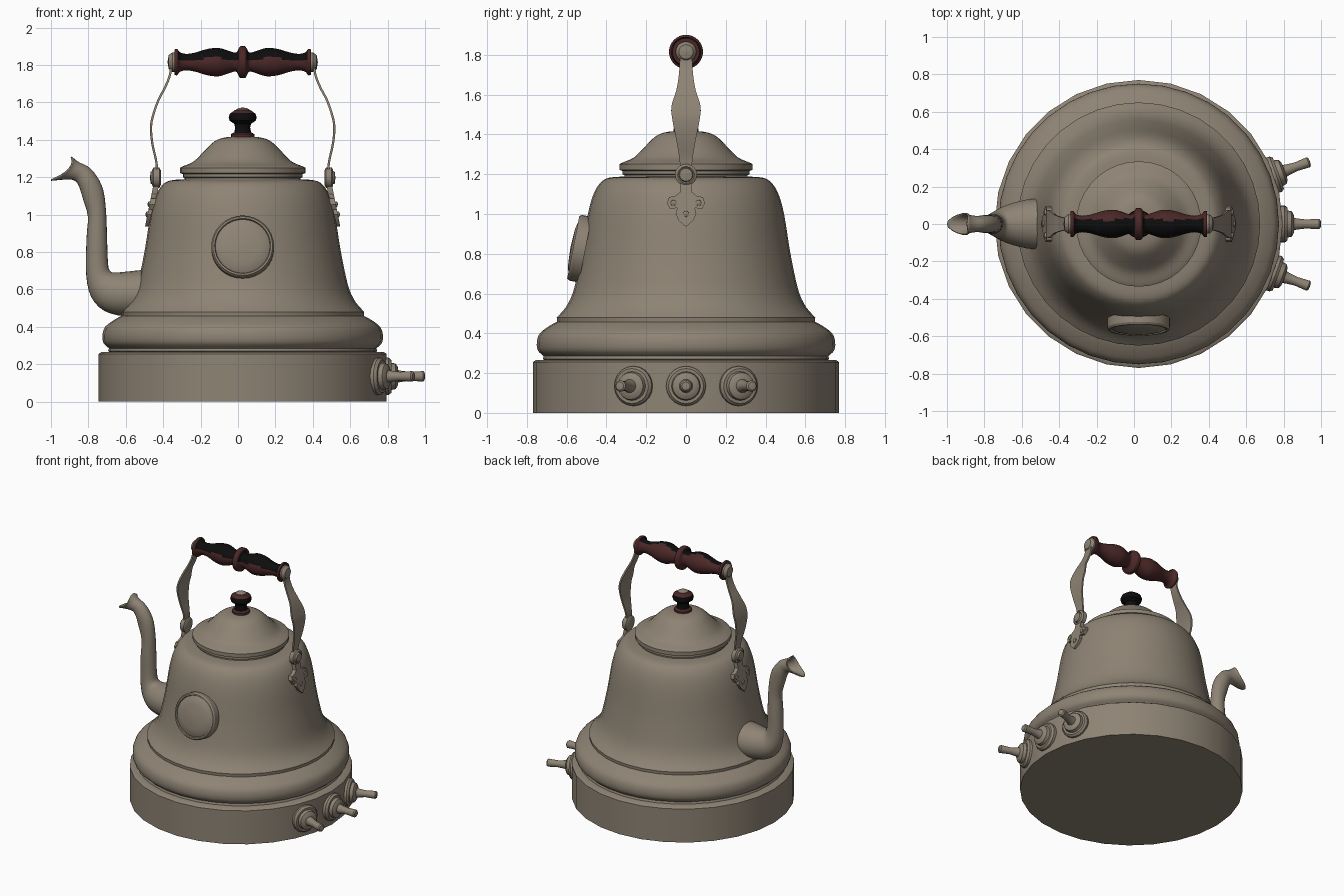
import bpy, bmesh, math
from mathutils import Matrix, Vector

if "Cube" in bpy.data.objects:
    bpy.data.objects.remove(bpy.data.objects["Cube"])

CENTRE = Matrix.Translation((0.025, 0, 0))   # axis of the kettle body
TO_X = Matrix.Rotation(math.pi / 2, 4, 'Y')  # turns the lathe axis towards +x


def material(name, colour):
    m = bpy.data.materials.new(name)
    m.diffuse_color = (*colour, 1)
    m.use_nodes = True
    m.node_tree.nodes["Principled BSDF"].inputs["Base Color"].default_value = m.diffuse_color
    return m


METAL = material("warm_grey_metal", (0.27, 0.228, 0.175))
MAROON = material("maroon_wood", (0.070, 0.020, 0.020))
BLACK = material("black_wood", (0.004, 0.004, 0.004))


def finish(name, bm, mats, matrix, angle=35):
    bmesh.ops.remove_doubles(bm, verts=bm.verts, dist=1e-5)
    bm.transform(CENTRE @ matrix)
    bmesh.ops.recalc_face_normals(bm, faces=bm.faces)
    me = bpy.data.meshes.new(name)
    bm.to_mesh(me)
    bm.free()
    for m in mats:
        me.materials.append(m)
    me.shade_smooth()
    me.set_sharp_from_angle(angle=math.radians(angle))
    ob = bpy.data.objects.new(name, me)
    bpy.context.collection.objects.link(ob)
    return ob


def loft(bm, rings, caps=True):
    rows = [[bm.verts.new(p) for p in ring] for ring in rings]
    n = len(rows[0])
    for a, b in zip(rows, rows[1:]):
        for i in range(n):
            j = (i + 1) % n
            bm.faces.new((a[i], a[j], b[j], b[i]))
    if caps:
        bm.faces.new(rows[0])
        bm.faces.new(rows[-1])


def smooth_path(pts, steps=4):
    """Catmull-Rom interpolation of tuples of any length."""
    out = []
    for i in range(len(pts) - 1):
        p0, p1 = pts[max(i - 1, 0)], pts[i]
        p2, p3 = pts[i + 1], pts[min(i + 2, len(pts) - 1)]
        for s in range(steps):
            t = s / steps
            out.append(tuple(
                0.5 * (2 * b + (c - a) * t + (2 * a - 5 * b + 4 * c - d) * t * t
                       + (3 * b - a - 3 * c + d) * t ** 3)
                for a, b, c, d in zip(p0, p1, p2, p3)))
    return out + [pts[-1]]


def lathe(name, profile, mats=(METAL,), segs=24, matrix=Matrix(), angle=35):
    """Turn (radius, height) points around local z."""
    bm = bmesh.new()
    rings = []
    for r, h in profile:
        r = max(r, 1e-4)
        rings.append([(r * math.cos(2 * math.pi * i / segs),
                       r * math.sin(2 * math.pi * i / segs), h) for i in range(segs)])
    loft(bm, rings)
    return finish(name, bm, mats, matrix, angle)


# Base drum
lathe("base", [(0.77, 0), (0.77, 0.255), (0.755, 0.265), (0.70, 0.267)], segs=28)

# Bell-shaped body with bulging foot and stepped band
foot = smooth_path([(0.725, 0.293), (0.745, 0.315), (0.75, 0.355), (0.735, 0.40),
                    (0.69, 0.435), (0.655, 0.455)], 3)
bell = smooth_path([(0.65, 0.48), (0.605, 0.53), (0.57, 0.60), (0.545, 0.70), (0.52, 0.83),
                    (0.493, 1.0), (0.465, 1.10), (0.432, 1.155), (0.40, 1.178), (0.36, 1.186)], 3)
lathe("body", [(0.70, 0.26), (0.72, 0.27), (0.715, 0.285)] + foot + [(0.648, 0.458)] + bell
      + [(0.31, 1.188), (0.31, 1.20)], segs=36)

# Lid with rim and domed top
dome = smooth_path([(0.31, 1.262), (0.26, 1.285), (0.205, 1.34), (0.15, 1.392),
                    (0.09, 1.413), (0.0, 1.418)], 3)
lathe("lid", [(0.30, 1.19), (0.32, 1.20), (0.32, 1.216), (0.335, 1.222), (0.335, 1.25),
              (0.325, 1.256)] + dome, segs=36)

# Lid knob: maroon foot, black neck and underside, maroon crown, metal cap
knob = lathe("lid_knob", [(0.062, 1.412), (0.062, 1.43), (0.045, 1.44), (0.04, 1.465),
                          (0.045, 1.485), (0.07, 1.502), (0.075, 1.52), (0.068, 1.54),
                          (0.042, 1.558)], (MAROON, BLACK), 20)
for p in knob.data.polygons:
    if 1.432 < p.center.z < 1.53 and p.normal.z < 0.6:
        p.material_index = 1
lathe("knob_cap", [(0.036, 1.55), (0.036, 1.562), (0.02, 1.57), (0, 1.572)], segs=16)

# Round medallion on the front, leaning with the wall
lathe("medallion", [(0.168, -0.05), (0.168, 0.0), (0.16, 0.012), (0.150, 0.012), (0.146, 0.003),
                    (0.13, 0.012), (0.09, 0.021), (0, 0.026)], segs=32, angle=30,
      matrix=Matrix.Translation((0, -0.555, 0.83)) @ Matrix.Rotation(math.radians(79), 4, 'X'))

# Spout: each section is (top x, top z, bottom x, bottom z, half width in y)
SECTIONS = [(-0.45, 0.71, -0.45, 0.45, 0.14), (-0.55, 0.70, -0.60, 0.455, 0.13),
            (-0.655, 0.69, -0.715, 0.485, 0.10), (-0.685, 0.70, -0.785, 0.56, 0.07),
            (-0.695, 0.74, -0.812, 0.68, 0.056), (-0.70, 0.87, -0.81, 0.87, 0.053),
            (-0.705, 1.01, -0.803, 0.99, 0.048), (-0.72, 1.13, -0.828, 1.08, 0.048),
            (-0.755, 1.205, -0.85, 1.15, 0.048), (-0.80, 1.255, -0.875, 1.182, 0.043),
            (-0.85, 1.28, -0.925, 1.187, 0.05), (-0.89, 1.31, -1.0, 1.18, 0.06)]
path = smooth_path(SECTIONS, 3)
rings = []
for k, (ax, az, bx, bz, w) in enumerate(path):
    # the mouth is cut back at the sides, leaving an upper and a lower lip
    pull = 0.045 * max(0, (k - len(path) + 4) / 3)
    ring = []
    for i in range(20):
        a = 2 * math.pi * i / 20
        t, s = (1 - math.cos(a)) / 2, math.sin(a)
        ring.append((ax + (bx - ax) * t + pull * s * s, w * s, az + (bz - az) * t))
    rings.append(ring)
bm = bmesh.new()
loft(bm, rings, caps=False)
spout = finish("spout", bm, (METAL,), Matrix.Translation((-0.025, 0, 0)), 50)
wall = spout.modifiers.new("wall", 'SOLIDIFY')
wall.thickness, wall.offset = 0.008, -1

# Handle straps and their brackets, mirrored left and right
STRAP = [(0.458, 1.17, 0.028), (0.46, 1.27, 0.032), (0.483, 1.38, 0.05), (0.49, 1.47, 0.068),
         (0.476, 1.54, 0.073), (0.449, 1.615, 0.05), (0.415, 1.68, 0.038),
         (0.388, 1.75, 0.032), (0.380, 1.83, 0.03)]
HALF = [(0.03, 1.17), (0.03, 1.11), (0.055, 1.09), (0.085, 1.085), (0.095, 1.055),
        (0.08, 1.025), (0.045, 1.03), (0.052, 1.0), (0.035, 0.965)]
OUTLINE = HALF + [(0, 0.935)] + [(-y, z) for y, z in reversed(HALF)]


def plate_x(z):
    """Distance of the bracket's outer face from the axis."""
    return 0.522 - (z - 0.935) * 0.20


for side, word in ((-1, "left"), (1, "right")):
    flip = Matrix.Diagonal((side, 1, 1, 1))
    bm = bmesh.new()
    pts = smooth_path(STRAP, 4)
    rings = []
    for i, (x, z, w) in enumerate(pts):
        a, b = pts[max(i - 1, 0)], pts[min(i + 1, len(pts) - 1)]
        n = Vector((b[1] - z + z - a[1], 0, a[0] - b[0])).normalized() * 0.006
        c = Vector((x, 0, z))
        y = Vector((0, w, 0))
        rings.append([c + n + y, c + n - y, c - n - y, c - n + y])
    loft(bm, rings)
    finish(word + "_strap", bm, (METAL,), flip)

    bm = bmesh.new()
    loft(bm, [[(plate_x(z) - d, y, z) for y, z in OUTLINE] for d in (0, 0.03)])
    finish(word + "_bracket", bm, (METAL,), flip)

    for k, (y, z) in enumerate(((-0.062, 1.055), (0.062, 1.055), (0, 1.0))):
        lathe(f"{word}_rivet_{k}", [(0.016, -0.005), (0.015, 0.006), (0, 0.012)], segs=12,
              matrix=flip @ Matrix.Translation((plate_x(z), y, z)) @ TO_X)
    # Lower pivot boss and upper washer
    lathe(word + "_pivot", [(0.04, -0.03), (0.055, -0.022), (0.055, 0.008), (0.042, 0.016),
                            (0.036, 0.012), (0.032, 0.024), (0, 0.028)], segs=20,
          matrix=flip @ Matrix.Translation((0.468, 0, 1.197)) @ TO_X)
    lathe(word + "_washer", [(0.052, 0.365), (0.052, 0.376), (0.042, 0.39), (0.036, 0.396),
                             (0, 0.402)], segs=20,
          matrix=flip @ Matrix.Translation((0, 0, 1.815)) @ TO_X)

# Turned wooden grip, black on its upper front side
half = smooth_path([(0.085, 0.0), (0.084, 0.014), (0.068, 0.024), (0.05, 0.038), (0.062, 0.08),
                    (0.076, 0.13), (0.07, 0.19), (0.052, 0.25), (0.044, 0.30), (0.052, 0.335),
                    (0.07, 0.35), (0.068, 0.365)], 3)
grip = lathe("grip", [(r, -h) for r, h in reversed(half)] + half[1:], (MAROON, BLACK), 32,
             Matrix.Translation((0, 0, 1.815)) @ TO_X, 50)
for p in grip.data.polygons:
    x = abs(p.center.x - 0.025)
    up = math.sin(math.atan2(p.center.z - 1.815, p.center.y))
    back = math.cos(math.atan2(p.center.z - 1.815, p.center.y))
    # the black patch narrows over the fattest part of each bulge
    bulge = max(0, 1 - abs(x - 0.16) / 0.09)
    if 0.02 < x < 0.345 and up > 0.1 + 0.35 * bulge and back < 0.5 - 0.35 * bulge:
        p.material_index = 1

# Three control taps on the right side of the base
TAP = [(0.1, 0), (0.1, 0.045), (0.088, 0.06), (0.073, 0.06), (0.068, 0.083), (0.05, 0.094),
       (0.034, 0.096), (0.030, 0.11), (0.024, 0.16), (0.028, 0.23), (0.02, 0.238), (0, 0.24)]
for name, deg in (("front_tap", -20), ("middle_tap", 0), ("back_tap", 20)):
    lathe(name, TAP, segs=20, matrix=Matrix.Rotation(math.radians(deg), 4, 'Z')
          @ Matrix.Translation((0.735, 0, 0.135)) @ TO_X)
